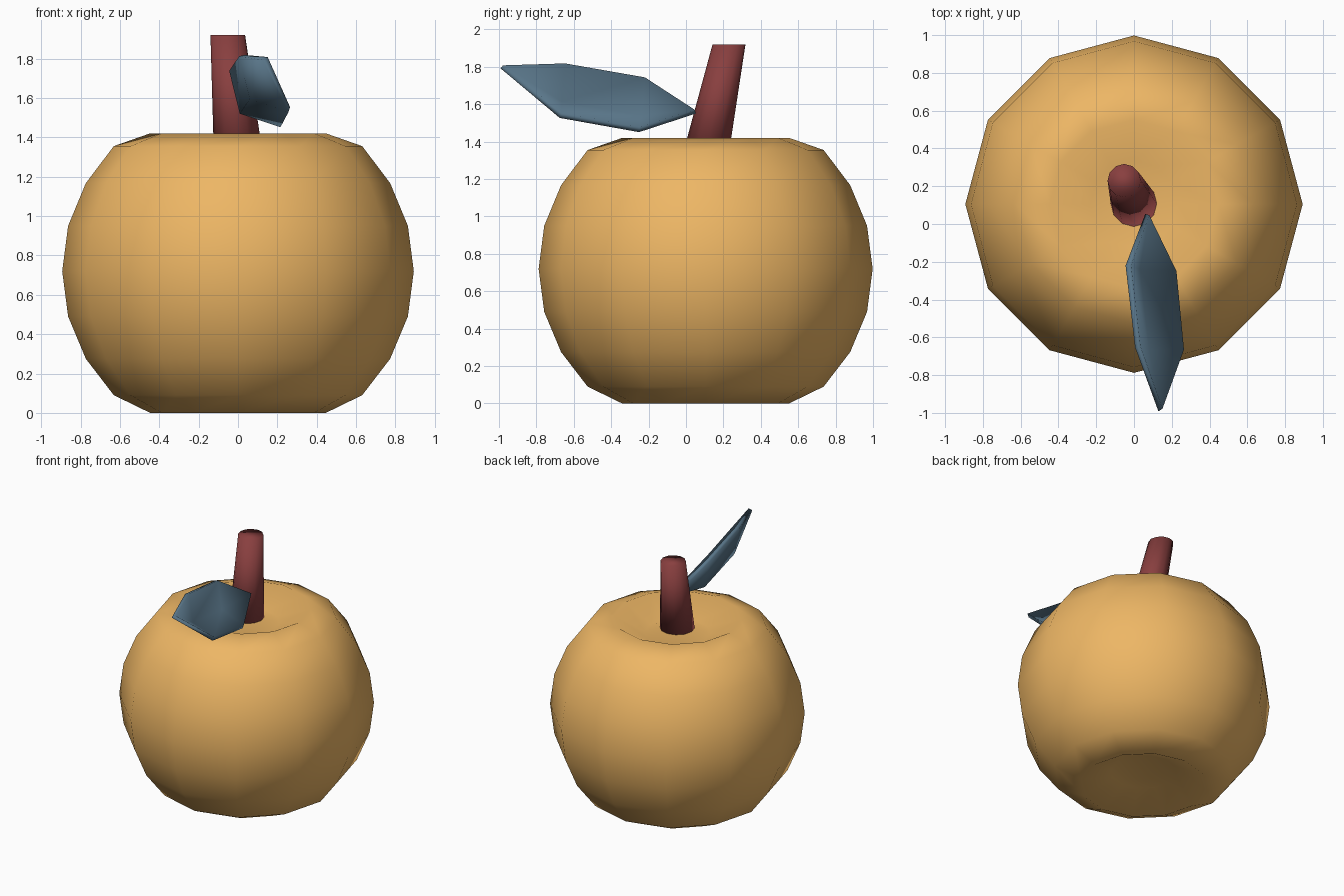
import bpy, bmesh, math
from mathutils import Vector

if "Cube" in bpy.data.objects:
    bpy.data.objects.remove(bpy.data.objects["Cube"])

CENTRE_Y = 0.105
SIDES = 12


def finish(bm, name, color):
    bmesh.ops.recalc_face_normals(bm, faces=bm.faces)
    for f in bm.faces:
        f.smooth = True
    me = bpy.data.meshes.new(name)
    bm.to_mesh(me)
    bm.free()
    mat = bpy.data.materials.new(name + "_colour")
    mat.diffuse_color = (*color, 1)
    mat.use_nodes = True
    mat.node_tree.nodes["Principled BSDF"].inputs["Base Color"].default_value = mat.diffuse_color
    me.materials.append(mat)
    ob = bpy.data.objects.new(name, me)
    bpy.context.collection.objects.link(ob)
    return ob


def ring(bm, centre, r):
    return [bm.verts.new(Vector(centre) + Vector((r * math.cos(a), r * math.sin(a), 0)))
            for a in (2 * math.pi * i / SIDES for i in range(SIDES))]


def bridge(bm, a, b):
    for i in range(SIDES):
        j = (i + 1) % SIDES
        bm.faces.new((a[i], a[j], b[j], b[i]))


def fan(bm, loop, tip):
    for i in range(SIDES):
        bm.faces.new((loop[i], loop[(i + 1) % SIDES], tip))


# Fruit body: a 12-sided lathe with both poles dented in
profile = [(0.231, 0.11), (0.446, 0.0), (0.631, 0.09), (0.773, 0.275), (0.863, 0.49),
           (0.893, 0.72), (0.863, 0.95), (0.773, 1.167), (0.631, 1.355), (0.446, 1.42),
           (0.231, 1.305)]
bm = bmesh.new()
rings = [ring(bm, (0, CENTRE_Y, z), r) for r, z in profile]
for a, b in zip(rings, rings[1:]):
    bridge(bm, a, b)
fan(bm, rings[0], bm.verts.new((0, CENTRE_Y, 0.04)))
fan(bm, rings[-1], bm.verts.new((0, CENTRE_Y, 1.39)))
finish(bm, "fruit_body", (0.85, 0.47, 0.13))

# Stem: leaning tapered cylinder
bm = bmesh.new()
low = ring(bm, (0.0, CENTRE_Y, 1.33), 0.123)
top = ring(bm, (-0.052, 0.23, 1.92), 0.088)
bridge(bm, low, top)
bm.faces.new(low)
bm.faces.new(top)
finish(bm, "stem", (0.25, 0.05, 0.05))

# Leaf: six-sided outline folded along a sunken midrib
bm = bmesh.new()
base, l1, l2, tip, r2, r1, m1, m2 = [bm.verts.new(p) for p in (
    (0.07, 0.05, 1.56), (-0.03, -0.22, 1.74), (0.02, -0.65, 1.815), (0.14, -0.985, 1.80),
    (0.26, -0.67, 1.54), (0.22, -0.25, 1.465), (0.02, -0.24, 1.53), (0.07, -0.67, 1.605))]
for f in ((base, m1, l1), (base, r1, m1), (l1, m1, m2, l2),
          (m1, r1, r2, m2), (l2, m2, tip), (m2, r2, tip)):
    bm.faces.new(f)
leaf = finish(bm, "leaf", (0.10, 0.18, 0.25))
mod = leaf.modifiers.new("thickness", 'SOLIDIFY')
mod.thickness = 0.03
mod.offset = 0
